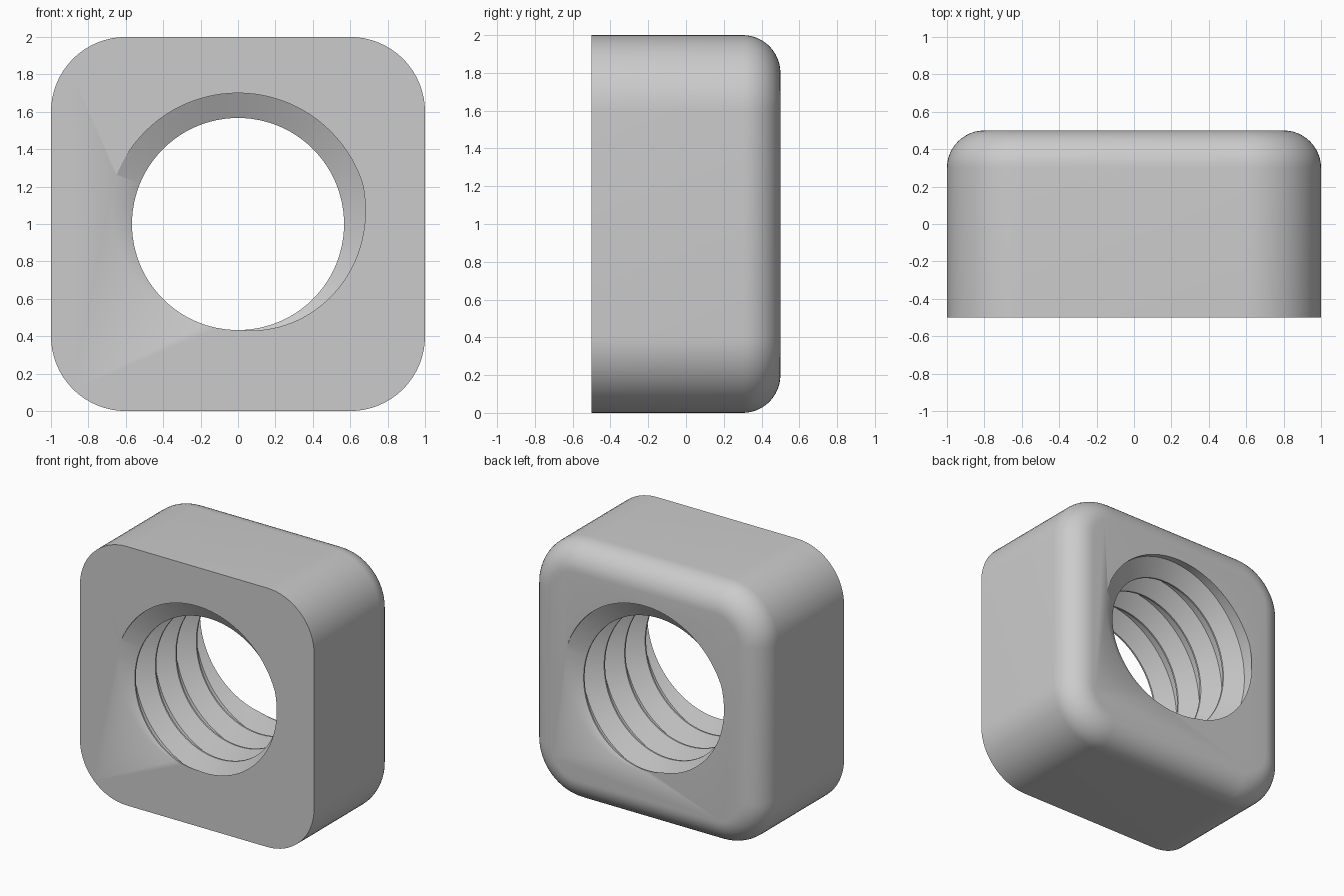
import bpy, bmesh, math

if "Cube" in bpy.data.objects:
    bpy.data.objects.remove(bpy.data.objects["Cube"], do_unlink=True)

PITCH, MINOR, MAJOR = 0.25, 0.567, 0.70
STEPS, TURNS = 96, range(-3, 7)


def make_object(name, bm):
    bmesh.ops.recalc_face_normals(bm, faces=bm.faces[:])
    mesh = bpy.data.meshes.new(name)
    bm.to_mesh(mesh)
    bm.free()
    obj = bpy.data.objects.new(name, mesh)
    bpy.context.collection.objects.link(obj)
    return obj


# Square nut body: rounded corners, then a fillet around the back rim
bm = bmesh.new()
bmesh.ops.create_cube(bm, size=2)
for v in bm.verts:
    v.co.y *= 0.5
    v.co.z += 1
corners = [e for e in bm.edges if abs(e.verts[0].co.y - e.verts[1].co.y) > 0.5]
bmesh.ops.bevel(bm, geom=corners, offset=0.4, segments=16, profile=0.5, affect='EDGES')
back_rim = [e for e in bm.edges if all(v.co.y > 0.49 for v in e.verts)]
bmesh.ops.bevel(bm, geom=back_rim, offset=0.2, segments=12, profile=0.5, affect='EDGES')
nut = make_object("square_nut", bm)

# Thread cutter: trapezoid profile swept along a right-hand helix
profile = [(-0.045, MINOR), (0.005, MINOR), (0.3, MAJOR), (0.69, MAJOR)]
bm = bmesh.new()
columns = []
for i in range(STEPS):
    turn = i / STEPS
    a = turn * math.tau
    columns.append([bm.verts.new((-r * math.sin(a), -0.5 + PITCH * (k + p + turn), 1 - r * math.cos(a)))
                    for k in TURNS for p, r in profile])
rows = len(columns[0])
for i in range(STEPS):
    wraps = i == STEPS - 1
    shift = len(profile) if wraps else 0
    here, there = columns[i], columns[(i + 1) % STEPS]
    for j in range(rows - 1 - shift):
        bm.faces.new((here[j], here[j + 1], there[j + 1 + shift], there[j + shift]))

# Close both cutter ends with a fan to the axis
boundary = [e for e in bm.edges if e.is_boundary]
for side in (-1, 1):
    rim = [e for e in boundary if side * e.verts[0].co.y > 0]
    level = max(side * v.co.y for e in rim for v in e.verts)
    apex = bm.verts.new((0, side * (level + 0.01), 1))
    for e in rim:
        bm.faces.new((e.verts[0], e.verts[1], apex))
cutter = make_object("thread_cutter", bm)
cutter.hide_render = True

# Cut the threaded hole
cut = nut.modifiers.new("threaded_hole", 'BOOLEAN')
cut.operation = 'DIFFERENCE'
cut.solver = 'EXACT'
cut.object = cutter
bpy.ops.object.select_all(action='DESELECT')
nut.select_set(True)
bpy.context.view_layer.objects.active = nut
bpy.ops.object.modifier_apply(modifier=cut.name)
bpy.data.objects.remove(cutter, do_unlink=True)

# Plain metal grey
metal = bpy.data.materials.new("metal_grey")
metal.use_nodes = True
colour = (0.6, 0.6, 0.6, 1)
metal.diffuse_color = colour
metal.node_tree.nodes["Principled BSDF"].inputs["Base Color"].default_value = colour
nut.data.materials.clear()
nut.data.materials.append(metal)
bpy.ops.object.shade_smooth_by_angle(angle=math.radians(30))
